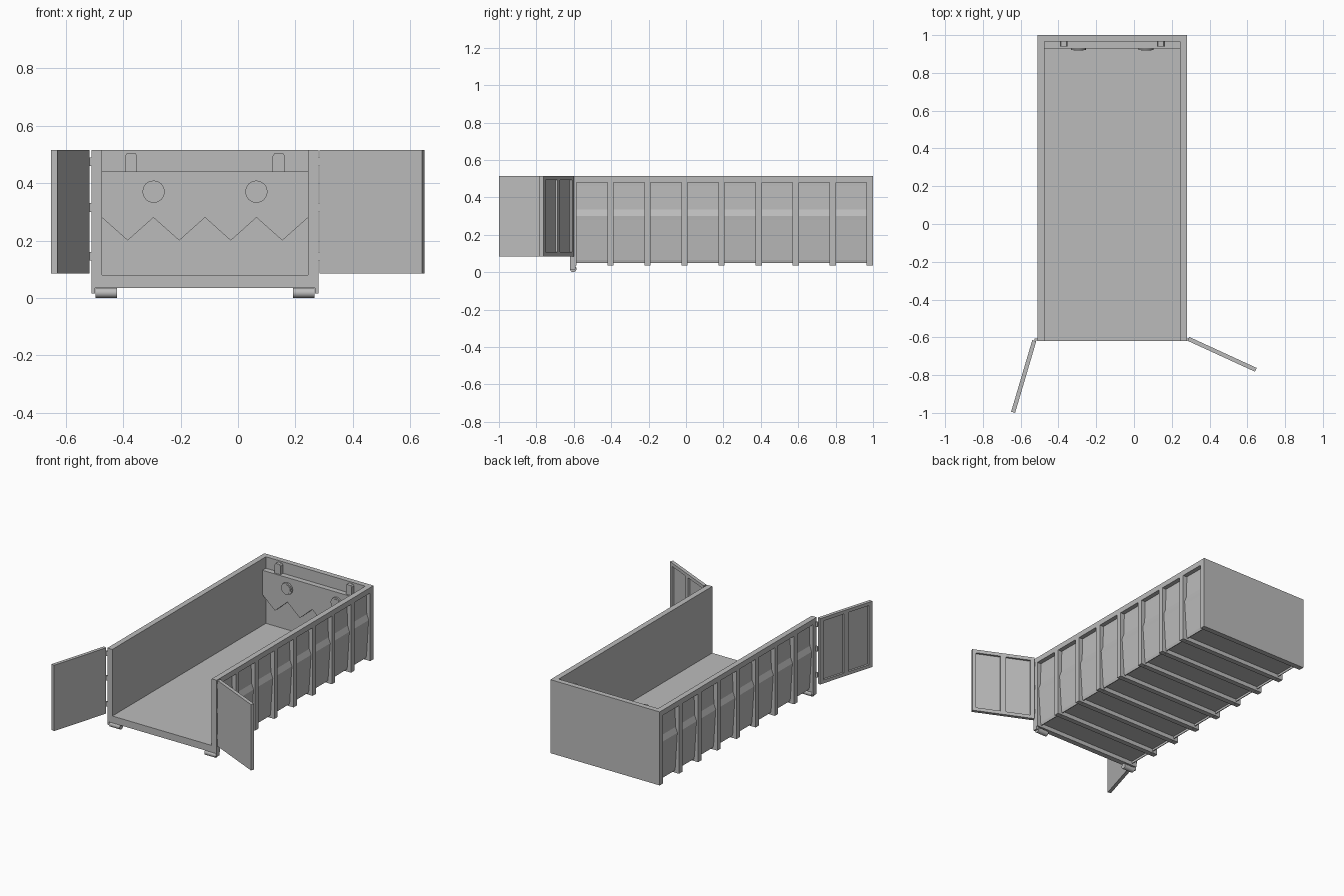
import bpy, bmesh, math
from mathutils import Matrix, Vector

if "Cube" in bpy.data.objects:
    bpy.data.objects.remove(bpy.data.objects["Cube"])

grey = bpy.data.materials.new("steel_grey")
grey.diffuse_color = (0.5, 0.5, 0.5, 1)
grey.use_nodes = True
grey.node_tree.nodes["Principled BSDF"].inputs["Base Color"].default_value = grey.diffuse_color

CX, OUT, INN = -0.115, 0.395, 0.359      # body centre, outer and inner half widths
Y0, Y1, TOP, T = -0.62, 1.0, 0.515, 0.035


def finish(name, bm, smooth=False):
    bmesh.ops.recalc_face_normals(bm, faces=bm.faces)
    me = bpy.data.meshes.new(name)
    bm.to_mesh(me)
    bm.free()
    if smooth:
        for p in me.polygons:
            p.use_smooth = len(p.vertices) == 4
    me.materials.append(grey)
    ob = bpy.data.objects.new(name, me)
    bpy.context.collection.objects.link(ob)
    return ob


def add_box(bm, x, y, z, matrix=None):
    """Add a box given (min, max) ranges."""
    lo, hi = zip(x, y, z)
    size = [b - a for a, b in zip(lo, hi)]
    mid = [(a + b) / 2 for a, b in zip(lo, hi)]
    m = Matrix.Translation(mid) @ Matrix.Diagonal((*size, 1))
    bmesh.ops.create_cube(bm, size=1, matrix=(matrix or Matrix()) @ m)


def box(name, x, y, z):
    bm = bmesh.new()
    add_box(bm, x, y, z)
    return finish(name, bm)


def prism(name, pts, y0, y1):
    """Extrude an x-z outline along y."""
    bm = bmesh.new()
    f = bm.faces.new([bm.verts.new((x, y0, z)) for x, z in pts])
    ext = bmesh.ops.extrude_face_region(bm, geom=[f])
    bmesh.ops.translate(bm, vec=(0, y1 - y0, 0),
                        verts=[v for v in ext["geom"] if isinstance(v, bmesh.types.BMVert)])
    return finish(name, bm)


def cylinder(name, centre, r, depth, axis, sides=16):
    bm = bmesh.new()
    rot = Matrix.Rotation(math.pi / 2, 4, "Y" if axis == "x" else "X")
    bmesh.ops.create_cone(bm, cap_ends=True, segments=sides, radius1=r, radius2=r,
                          depth=depth, matrix=Matrix.Translation(centre) @ rot)
    return finish(name, bm, True)


def span(s, a, b):
    """Range across the body, mirrored by side s."""
    return tuple(sorted((CX + s * a, CX + s * b)))


# floor and rear plate
box("floor", (CX - INN - 0.003, CX + INN + 0.003), (Y0 + 0.01, Y1 - 0.01), (0.062, 0.08))
box("rear_plate", (CX - OUT, CX + OUT), (Y1 - T, Y1), (0.035, TOP))
box("front_sill", (CX - OUT, CX + OUT), (Y0, Y0 + T), (0.035, 0.08))

# side walls with stepped outer panels, top rails, front posts, rollers
profile = [(INN, 0.062), (INN, 0.5), (0.366, 0.5), (0.366, 0.46), (0.37, 0.335),
           (0.384, 0.30), (0.382, 0.28), (0.368, 0.065), (0.364, 0.048), (INN, 0.048)]
for s, side in ((-1, "left"), (1, "right")):
    prism(f"{side}_wall", [(CX + s * x, z) for x, z in profile], Y0 + 0.01, Y1 - 0.01)
    box(f"{side}_top_rail", span(s, INN, OUT), (Y0, Y1 - T), (0.48, TOP))
    box(f"{side}_front_post", span(s, INN, OUT), (Y0, Y0 + T), (0.035, 0.48))
    box(f"{side}_roller_plate", span(s, OUT - 0.012, OUT), (Y0, Y0 + 0.03), (0.015, 0.036))
    cylinder(f"{side}_roller", (CX + s * 0.344, Y0 + 0.017, 0.0175), 0.0175, 0.076, "x", 20)

# hoop ribs: two uprights joined by a cross beam under the floor
for i in range(1, 8):
    yc = -0.602 + i * 0.198
    ys = (yc - 0.017, yc + 0.017)
    bm = bmesh.new()
    for s in (-1, 1):
        add_box(bm, span(s, INN + 0.001, OUT), ys, (0.035, 0.481))
    add_box(bm, (CX - INN, CX + INN), ys, (0.035, 0.063))
    finish(f"rib_{i}", bm)

# zigzag plate on the inside of the rear wall
n = 8
zig = [(CX - INN + 2 * INN * i / n, 0.20 if i % 2 else 0.28) for i in range(n + 1)]
prism("zigzag_plate", zig + [(CX + INN, 0.44), (CX - INN, 0.44)], 0.93, 0.966)

# round discs and brackets on the plate
for s, side in ((-1, "left"), (1, "right")):
    x = CX + s * 0.179
    cylinder(f"{side}_disc", (x, 0.928, 0.37), 0.039, 0.016, "y", 16)
    cylinder(f"{side}_disc_centre", (x, 0.922, 0.37), 0.029, 0.008, "y", 10)
    bx = CX + s * 0.257
    prism(f"{side}_bracket", [(bx - 0.021, 0.435), (bx + 0.021, 0.435), (bx + 0.021, 0.495),
                              (bx + 0.014, 0.505), (bx - 0.014, 0.505), (bx - 0.021, 0.495)],
          0.94, 0.966)

# open doors: smooth inner sheet, framed outer side with two panels
ZB = 0.085


def door(name, hinge, end, outward):
    d = Vector((end[0] - hinge[0], end[1] - hinge[1], 0))
    L = d.length
    u = d.normalized()
    w = Vector((-u.y, u.x, 0)) * outward
    m = Matrix.Translation((*hinge, 0)) @ Matrix(
        ((u.x, w.x, 0, 0), (u.y, w.y, 0, 0), (0, 0, 1, 0), (0, 0, 0, 1)))
    bm = bmesh.new()
    add_box(bm, (0, L), (-0.011, -0.002), (ZB, TOP), m)
    out = (-0.002, 0.011)
    for z in ((ZB, ZB + 0.022), (TOP - 0.022, TOP)):
        add_box(bm, (0, L), out, z, m)
    for a, b in ((0, 0.025), (L / 2 - 0.017, L / 2 + 0.017), (L - 0.025, L)):
        add_box(bm, (a, b), out, (ZB + 0.022, TOP - 0.022), m)
    finish(name, bm)


door("left_door", (-0.528, -0.618), (-0.64, -0.997), -1)
door("right_door", (0.288, -0.608), (0.645, -0.772), 1)

# hinge pins bridging posts and doors
for side, x in (("left", -0.517), ("right", 0.283)):
    for k, z in enumerate((0.13, 0.3, 0.46)):
        box(f"{side}_hinge_{k}", (x - 0.009, x + 0.009), (Y0 + 0.002, Y0 + 0.014), (z, z + 0.03))
